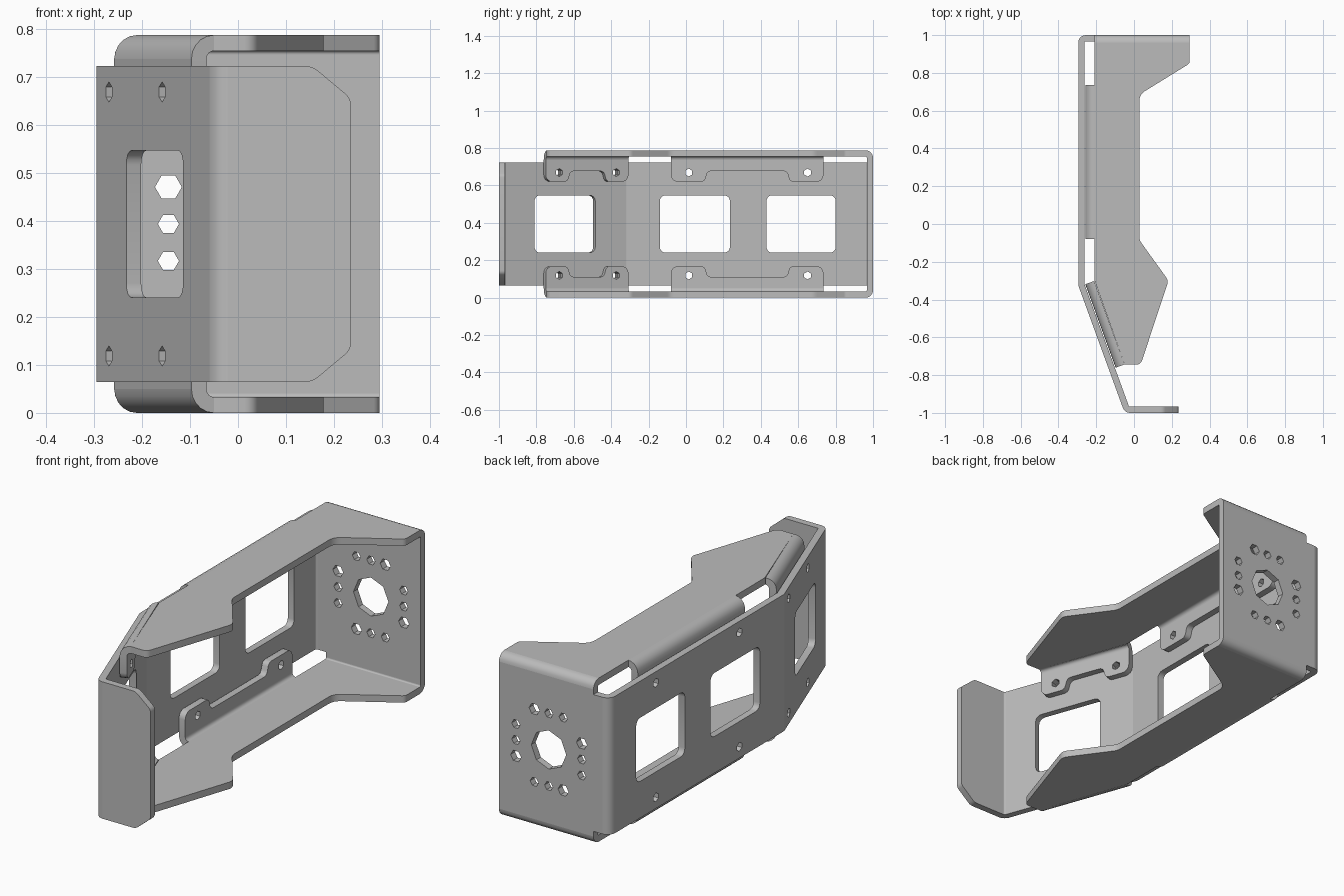
import bpy, bmesh
from math import sin, cos, tan, radians, pi
from mathutils import Vector, Matrix

if "Cube" in bpy.data.objects:
    bpy.data.objects.remove(bpy.data.objects["Cube"])

metal = bpy.data.materials.new("plain grey metal")
metal.use_nodes = True
grey = (0.5, 0.5, 0.5, 1)
metal.diffuse_color = grey
metal.node_tree.nodes["Principled BSDF"].inputs["Base Color"].default_value = grey

T = 0.033            # sheet thickness
MID = 0.3935         # half height; parts are modelled around this level
WEB = 0.329          # half height of the web strip
R = 0.04             # outer radius of the strip bends
TAB_R = 0.05         # outer radius of the tab bends
X, Y, Z = Vector((1, 0, 0)), Vector((0, 1, 0)), Vector((0, 0, 1))
parts = []


def rounded(corners, steps=4):
    """Polygon from (a, b) or (a, b, radius) corners."""
    out, n = [], len(corners)
    for i, c in enumerate(corners):
        p = Vector(c[:2])
        if len(c) == 2:
            out.append(p)
            continue
        e = (Vector(corners[i - 1][:2]) - p).normalized()
        f = (Vector(corners[(i + 1) % n][:2]) - p).normalized()
        half = e.angle(f) / 2
        centre = p + (e + f).normalized() * c[2] / sin(half)
        start = p + e * c[2] / tan(half) - centre
        end = p + f * c[2] / tan(half) - centre
        turn = start.angle_signed(end)
        for k in range(steps + 1):
            out.append(centre + Matrix.Rotation(-turn * k / steps, 2) @ start)
    return out


def window(a0, a1, b, r=0.03):
    return rounded([(a0, -b, r), (a1, -b, r), (a1, b, r), (a0, b, r)])


def ngon(a, b, r, sides, start=0.0):
    return [Vector((a + r * cos(start + 2 * pi * k / sides),
                    b + r * sin(start + 2 * pi * k / sides))) for k in range(sides)]


def arc_band(a, b, r, a0, a1):
    """Cross-section of a bend in the sheet."""
    n = max(2, round((a1 - a0) / 18))
    ang = [radians(a0 + (a1 - a0) * k / n) for k in range(n + 1)]
    return ([Vector((a + r * cos(t), b + r * sin(t))) for t in ang] +
            [Vector((a + (r - T) * cos(t), b + (r - T) * sin(t))) for t in reversed(ang)])


def sheet(name, outline, origin, u, v, depth=T, holes=(), mirror=False):
    """Extrude an outline with holes along u x v, starting at origin."""
    curve = bpy.data.curves.new(name, "CURVE")
    curve.dimensions = "2D"
    curve.fill_mode = "BOTH"
    curve.extrude = depth / 2
    for loop in (outline, *holes):
        s = curve.splines.new("POLY")
        s.points.add(len(loop) - 1)
        for pt, p in zip(s.points, loop):
            pt.co = (p[0], p[1], 0, 1)
        s.use_cyclic_u = True
    temp = bpy.data.objects.new(name + "_curve", curve)
    bpy.context.collection.objects.link(temp)
    graph = bpy.context.evaluated_depsgraph_get()
    mesh = bpy.data.meshes.new_from_object(temp.evaluated_get(graph))
    bpy.data.objects.remove(temp)
    w = u.cross(v)
    frame = Matrix((u, v, w)).transposed().to_4x4()
    frame.translation = Vector(origin) + w * depth / 2
    bm = bmesh.new()
    bm.from_mesh(mesh)
    bmesh.ops.remove_doubles(bm, verts=bm.verts, dist=1e-5)
    bm.transform(frame)
    bmesh.ops.recalc_face_normals(bm, faces=bm.faces)
    bm.to_mesh(mesh)
    bm.free()
    mesh.materials.clear()
    mesh.materials.append(metal)
    obj = bpy.data.objects.new(name, mesh)
    bpy.context.collection.objects.link(obj)
    obj.location.z = MID
    if mirror:
        m = obj.modifiers.new("Mirror", "MIRROR")
        m.use_axis = (False, False, True)
        m.use_mirror_merge = False
    parts.append(obj)


# Bend centres and the direction of the slanted arm
slope = radians(20)
d = Vector((sin(slope), -cos(slope), 0))
n = d.cross(Z)
C = Vector((-0.255, -0.318, 0))
arm = (0.96 + C.y) / cos(slope)
F = C + d * arm


def screw_holes(positions):
    return [ngon(s, z, 0.021, 6, pi / 2) for s in positions for z in (-0.275, 0.275)]


def box(a0, a1):
    return rounded([(a0, -WEB), (a1, -WEB), (a1, WEB), (a0, WEB)])


# Web strip: straight web, slanted arm, front flange
sheet("web", box(C.y, 0.96), (-0.295, 0, 0), Y, Z,
      holes=[window(-0.14, 0.235, 0.153), window(0.43, 0.80, 0.153)] + screw_holes((0.015, 0.65)))
sheet("slanted_arm", box(0, arm), C + n * (R - T), d, Z,
      holes=[window(0.175, 0.521, 0.153)] + screw_holes((0.069, 0.393)))
sheet("front_flange", rounded([(F.x, -WEB), (0.155, -WEB, 0.04), (0.235, -0.262, 0.03),
                               (0.235, 0.262, 0.03), (0.155, WEB, 0.04), (F.x, WEB)]),
      (0, T - 1, 0), X, Z)
for name, c, a0, a1 in (("back_corner_bend", Vector((C.x, 0.96, 0)), 90, 180),
                        ("arm_bend", C, 180, 200), ("flange_bend", F, 200, 270)):
    sheet(name, arc_band(c.x, c.y, R, a0, a1), (0, 0, -WEB), X, Y, 2 * WEB)

# Back plate with a round hole pattern: centre bore and four rows of three
EDGE = -0.208
top = MID - R
hub, ring = (0.03, 0.0), 0.175
pattern = [ngon(*hub, 0.093, 8)]
for k in range(4):
    turn = Matrix.Rotation(k * pi / 2, 2)
    for off, r in ((-0.077, 0.022), (0, 0.022), (0.077, 0.028)):
        p = turn @ Vector((-ring, off))
        pattern.append(ngon(hub[0] + p.x, p.y, r, 6))
sheet("back_plate", rounded([(C.x, -WEB), (EDGE, -WEB), (EDGE, -top), (0.295, -top),
                             (0.295, top), (EDGE, top), (EDGE, WEB), (C.x, WEB)]),
      (0, 1, 0), X, Z, holes=pattern)

# Top and bottom plates, bent over from the back plate
inner = C - n * (TAB_R - 0.003)
tip = inner + d * 0.47
sheet("side_plate", rounded([(EDGE, 0.96), (EDGE, inner.y), (tip.x, tip.y), (0.035, -0.745, 0.03),
                             (0.183, -0.30, 0.04), (0.028, -0.085, 0.06), (0.028, 0.685, 0.06),
                             (0.295, 0.85, 0.025), (0.295, 0.96)]),
      (0, 0, MID - T), X, Y, mirror=True)
sheet("side_plate_bend", arc_band(0.96, top, R, 0, 90), (EDGE, 0, 0), Y, Z, 0.295 - EDGE, mirror=True)

# Tabs folded from the side plates against the inside of the web and arm
bend_z = MID - TAB_R
low, high = 0.2265, 0.283
for name, p, way, length, foot, holes in (
        ("web_tab", Vector((C.x, 0.735, 0)), -Y, 0.815, 0.18, (0.085, 0.72)),
        ("arm_tab", C, d, 0.47, 0.125, (0.069, 0.393))):
    out = way.cross(Z)
    far = length - foot
    sheet(name, rounded([(0, bend_z), (0, low, 0.035), (foot, low, 0.025), (foot + 0.015, high, 0.025),
                         (far - 0.015, high, 0.025), (far, low, 0.025), (length, low, 0.035),
                         (length, bend_z)]),
          p + out * (0.003 - T), way, Z, mirror=True,
          holes=[ngon(s, 0.275, 0.021, 6, pi / 2) for s in holes])
    sheet(name + "_bend", arc_band(bend_z, 0, TAB_R, 0, 90),
          p + out * (0.003 - TAB_R), Z, out, length, mirror=True)

# Smooth the bends, keep the sheet edges sharp
bpy.ops.object.select_all(action="DESELECT")
for obj in parts:
    obj.select_set(True)
bpy.context.view_layer.objects.active = parts[0]
bpy.ops.object.shade_smooth_by_angle(angle=radians(30))
